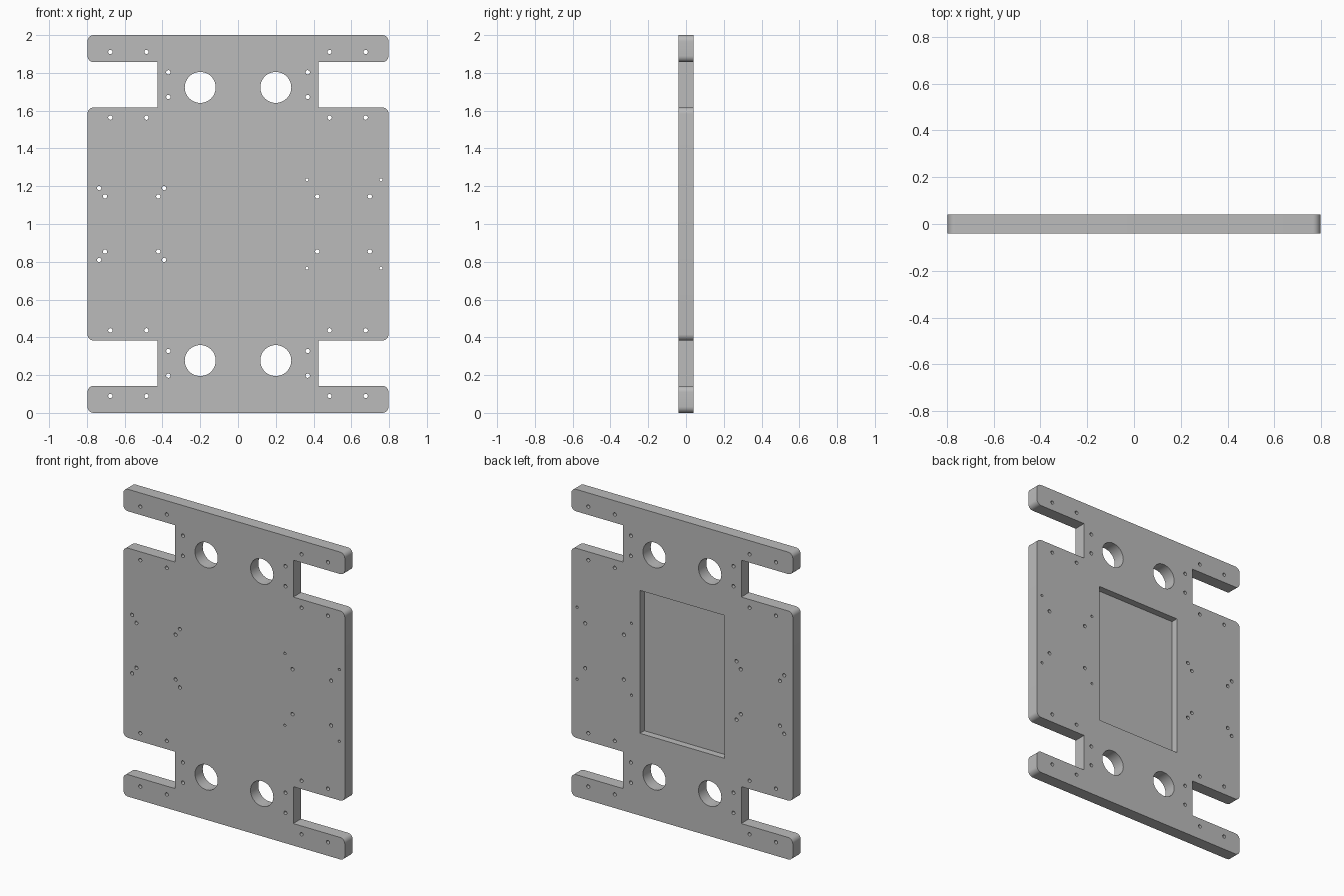
import bpy, bmesh, math
from mathutils import Matrix, Vector

if "Cube" in bpy.data.objects:
    bpy.data.objects.remove(bpy.data.objects["Cube"])

HALF_W, NECK, HALF_T, RADIUS = 0.797, 0.426, 0.04, 0.033
ARM_IN, BODY = 0.857, 0.617      # heights measured from the plate centre
POCKET_X, POCKET_Z, POCKET_DEPTH = 0.304, 0.465, 0.045

grey = bpy.data.materials.new("grey_metal")
grey.use_nodes = True
grey.diffuse_color = (0.5, 0.5, 0.5, 1)
grey.node_tree.nodes["Principled BSDF"].inputs["Base Color"].default_value = (0.5, 0.5, 0.5, 1)


def make_object(name, bm):
    bmesh.ops.recalc_face_normals(bm, faces=bm.faces)
    mesh = bpy.data.meshes.new(name)
    bm.to_mesh(mesh)
    bm.free()
    mesh.materials.append(grey)
    obj = bpy.data.objects.new(name, mesh)
    bpy.context.collection.objects.link(obj)
    return obj


def rounded(points):
    """Replace each corner flagged True by a quarter arc."""
    out = []
    for i, (x, z, is_round) in enumerate(points):
        corner = Vector((x, z))
        if not is_round:
            out.append(corner)
            continue
        before = (Vector(points[i - 1][:2]) - corner).normalized() * RADIUS
        after = (Vector(points[(i + 1) % len(points)][:2]) - corner).normalized() * RADIUS
        centre = corner + before + after
        for k in range(9):
            a = math.pi / 2 * k / 8
            out.append(centre - after * math.cos(a) - before * math.sin(a))
    return out


# Plate outline: right edge going up, then the same edge turned half round
side = [(HALF_W, -1, True), (HALF_W, -ARM_IN, True), (NECK, -ARM_IN, False),
        (NECK, -BODY, False), (HALF_W, -BODY, True), (HALF_W, BODY, True),
        (NECK, BODY, False), (NECK, ARM_IN, False), (HALF_W, ARM_IN, True),
        (HALF_W, 1, True)]
outline = rounded(side + [(-x, -z, r) for x, z, r in side])
bm = bmesh.new()
face = bm.faces.new([bm.verts.new((p.x, -HALF_T, p.y + 1)) for p in outline])
extruded = bmesh.ops.extrude_face_region(bm, geom=[face])["geom"]
bmesh.ops.translate(bm, vec=(0, 2 * HALF_T, 0),
                    verts=[v for v in extruded if isinstance(v, bmesh.types.BMVert)])
plate = make_object("plate", bm)

# Cutter with every hole and the back pocket
cut = bmesh.new()


def hole(x, height, radius, sides=16):
    """Drill a pair of holes mirrored about the middle height."""
    for z in (1 + height, 1 - height):
        bmesh.ops.create_cone(
            cut, cap_ends=True, segments=sides, radius1=radius, radius2=radius, depth=0.3,
            matrix=Matrix.Translation((x, 0, z)) @ Matrix.Rotation(math.pi / 2, 4, "X"))


for s in (-1, 1):
    hole(s * 0.2, 0.723, 0.082, 48)          # large openings
    for height in (0.911, 0.563):            # arm and body screw holes
        hole(s * 0.676, height, 0.0115)
        hole(s * 0.485, height, 0.0115)
    for height in (0.803, 0.672):            # neck screw holes
        hole(s * 0.369, height, 0.0115)
for x in (-0.704, -0.422, 0.42, 0.698):      # inner mounting holes
    hole(x, 0.146, 0.0115)
for x in (-0.735, -0.391):                   # outer mounting holes
    hole(x, 0.19, 0.0115)
for x in (0.365, 0.757):                     # small mounting holes
    hole(x, 0.234, 0.008)

# Rectangular pocket in the back
bmesh.ops.create_cube(
    cut, size=2,
    matrix=Matrix.Translation((0, HALF_T, 1)) @ Matrix.Diagonal((POCKET_X, POCKET_DEPTH, POCKET_Z, 1)))
cutter = make_object("hole_cutter", cut)
cutter.hide_render = True

bpy.context.view_layer.objects.active = plate
mod = plate.modifiers.new("holes", "BOOLEAN")
mod.operation = "DIFFERENCE"
mod.solver = "EXACT"
mod.object = cutter
bpy.ops.object.modifier_apply(modifier=mod.name)
bpy.data.objects.remove(cutter)

bpy.ops.object.select_all(action="DESELECT")
plate.select_set(True)
bpy.ops.object.shade_smooth_by_angle(angle=math.radians(35))
